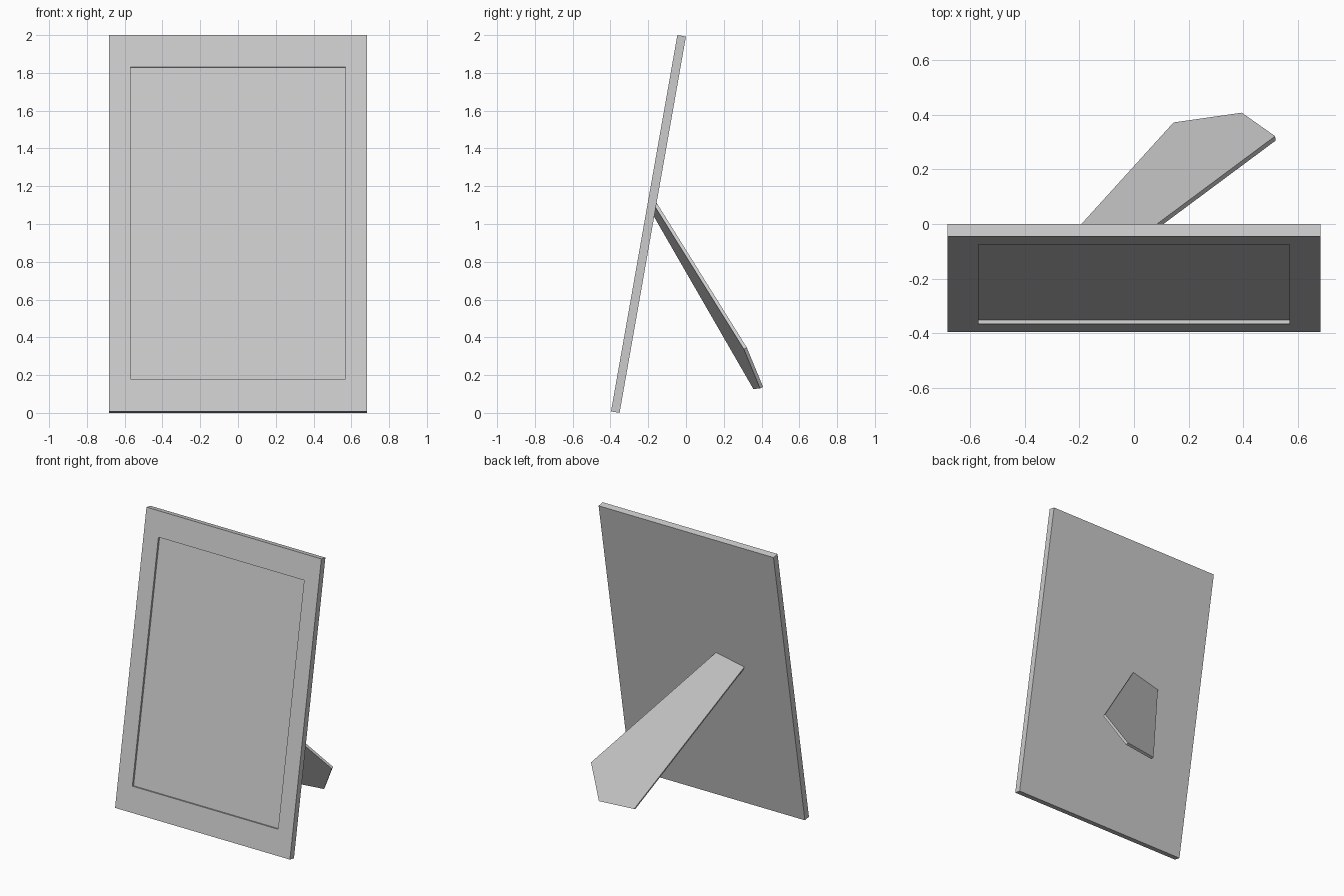
import bpy, bmesh, math
from mathutils import Vector

if "Cube" in bpy.data.objects:
    bpy.data.objects.remove(bpy.data.objects["Cube"])

TILT = math.radians(10)
W, L, T = 0.684, 2.023, 0.046       # half width, slanted height, thickness


def finish(bm, name):
    bmesh.ops.recalc_face_normals(bm, faces=bm.faces[:])
    mesh = bpy.data.meshes.new(name)
    bm.to_mesh(mesh)
    bm.free()
    obj = bpy.data.objects.new(name, mesh)
    bpy.context.collection.objects.link(obj)
    return obj


def loft(name, loops):
    """Join successive point loops with quads and cap both ends."""
    bm = bmesh.new()
    rings = [[bm.verts.new(p) for p in loop] for loop in loops]
    for a, b in zip(rings, rings[1:]):
        for i in range(len(a)):
            j = (i + 1) % len(a)
            bm.faces.new((a[i], a[j], b[j], b[i]))
    bm.faces.new(rings[0])
    bm.faces.new(rings[-1])
    return finish(bm, name)


def rect(half, z0, z1, y):
    return [(-half, y, z0), (half, y, z0), (half, y, z1), (-half, y, z1)]


# Leaning frame with a shallow recessed picture panel
frame = loft("picture_frame", [
    rect(W, 0, L, T),
    rect(W, 0, L, 0),
    rect(0.57, 0.175, 1.85, 0),
    rect(0.57, 0.175, 1.85, 0.0145),
])
frame.rotation_euler = (-TILT, 0, 0)
frame.location = (0, -0.397, 0.008)

# Slanted back stand: five-sided outline flattened to one plane, then thickened
outline = [(0.145, 0.373, 0.135), (0.397, 0.398, 0.132), (0.517, 0.325, 0.347),
           (-0.138, -0.156, 1.13), (-0.342, -0.166, 1.065)]
n = Vector((-0.13, 0.881, 0.44)).normalized()
pts = [Vector(p) for p in outline]
centre = sum(pts, Vector()) / len(pts)
top = [p - n * (p - centre).dot(n) for p in pts]
loft("back_stand", [top, [p - n * 0.018 for p in top]])
